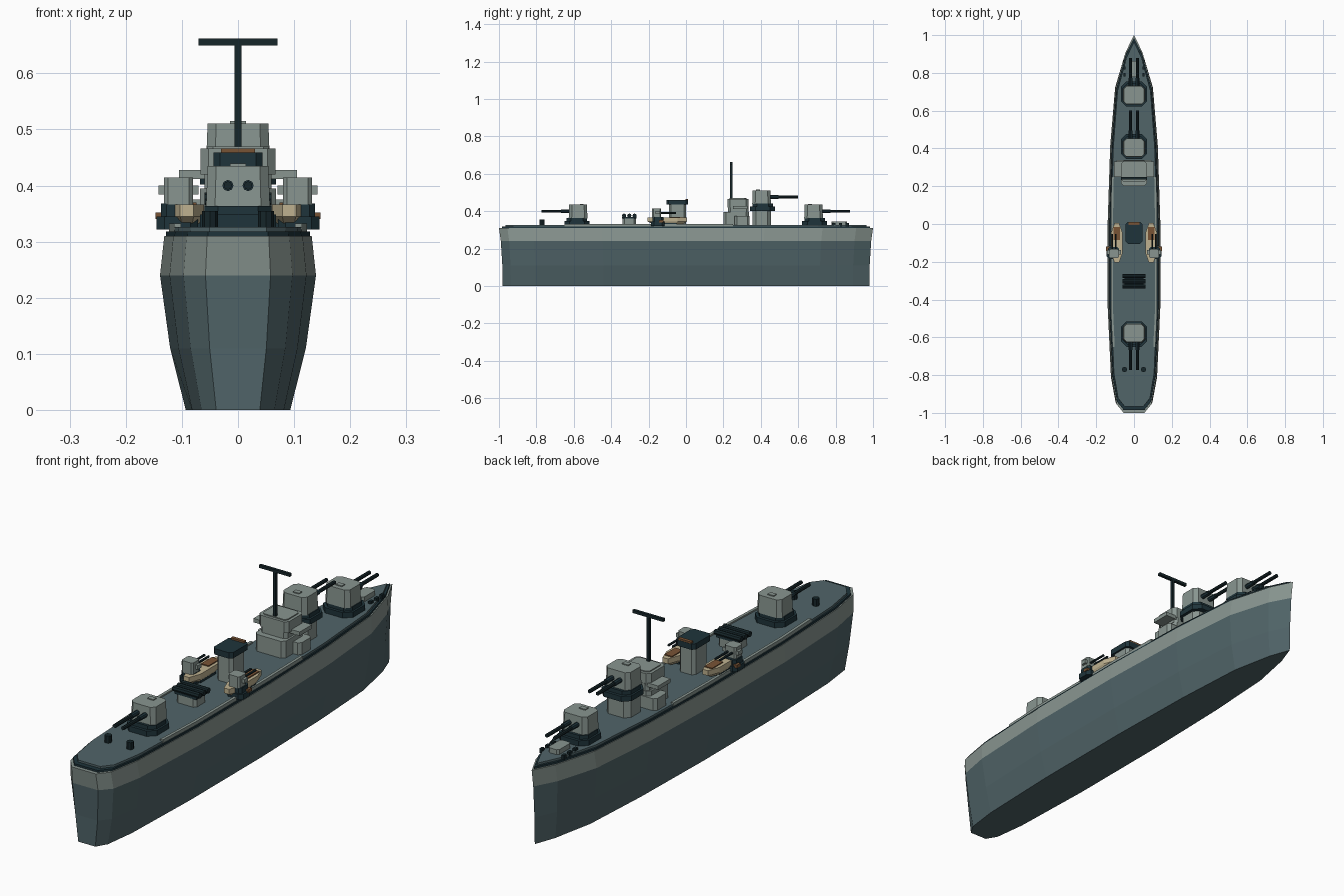
import bpy, bmesh, math

cube = bpy.data.objects.get("Cube")
if cube:
    bpy.data.objects.remove(cube, do_unlink=True)


def material(name, srgb):
    rgba = [c ** 2.2 for c in srgb] + [1]
    m = bpy.data.materials.new(name)
    m.use_nodes = True
    m.diffuse_color = rgba
    bsdf = next(n for n in m.node_tree.nodes if n.type == 'BSDF_PRINCIPLED')
    bsdf.inputs["Base Color"].default_value = rgba
    return m


GREY = material("light grey", (.53, .58, .56))
STEEL = material("slate grey", (.32, .395, .41))
DARK = material("dark teal", (.14, .215, .24))
BLACK = material("gun black", (.11, .165, .18))
CREAM = material("cream", (.74, .69, .56))
BROWN = material("wood brown", (.47, .33, .22))


def loft(name, layers, mat, upper=None, split=0):
    """Skin closed rings of points; faces above split take the upper material."""
    bm = bmesh.new()
    rings = [[bm.verts.new(p) for p in ring] for ring in layers]
    n = len(rings[0])
    for a, b in zip(rings, rings[1:]):
        for i in range(n):
            j = (i + 1) % n
            bm.faces.new((a[i], a[j], b[j], b[i]))
    bm.faces.new(rings[0][::-1])
    bm.faces.new(rings[-1])
    bmesh.ops.recalc_face_normals(bm, faces=bm.faces)
    for f in bm.faces:
        f.material_index = int(upper is not None and f.calc_center_median().z > split)
    me = bpy.data.meshes.new(name)
    bm.to_mesh(me)
    bm.free()
    for m in (mat, upper):
        if m:
            me.materials.append(m)
    ob = bpy.data.objects.new(name, me)
    bpy.context.collection.objects.link(ob)
    return ob


def block(name, x, y, z0, z1, hx, hy, mat, cut=0.0, taper=1.0):
    """Box with optional cut corners in plan and a tapered top."""
    if cut:
        quad = [(hx, cut - hy), (hx, hy - cut), (hx - cut, hy), (cut - hx, hy),
                (-hx, hy - cut), (-hx, cut - hy), (cut - hx, -hy), (hx - cut, -hy)]
    else:
        quad = [(hx, -hy), (hx, hy), (-hx, hy), (-hx, -hy)]
    return loft(name, [[(x + u * s, y + v * s, z) for u, v in quad]
                       for z, s in ((z0, 1), (z1, taper))], mat)


def rod(name, center, axis, length, r, mat, sides=8):
    bpy.ops.mesh.primitive_cylinder_add(vertices=sides, radius=r, depth=length, location=center)
    ob = bpy.context.object
    ob.name = name
    ob.rotation_euler = {'x': (0, math.pi / 2, 0), 'y': (math.pi / 2, 0, 0), 'z': (0, 0, 0)}[axis]
    ob.data.materials.append(mat)
    return ob


# Hull, deck slab and side strips share one half outline, bow to stern
HALF = [(.047, .91), (.1, .73), (.126, .42), (.139, .02), (.139, -.45),
        (.122, -.82), (.097, -.955), (.058, -1)]


def outline(sx, sy, z):
    side = [(x * sx, y * sy, z) for x, y in HALF]
    return [(0, sy, z)] + side + [(-x, y, z) for x, y, z in reversed(side)]


loft("hull", [outline(.67, .98, 0), outline(.87, .982, .11), outline(1, .99, .24),
              outline(.945, 1, .31)], STEEL, GREY, .24)
loft("deck_edge", [outline(.93, .985, .305), outline(.92, .985, .318)], DARK)
loft("deck", [outline(.88, .965, .318), outline(.87, .965, .326)], STEEL)

for side, s in (("left", 1), ("right", -1)):
    # Low rail strip following the deck edge
    pts = [(.119, .25), (.123, .02), (.123, -.45), (.114, -.65)]
    strip = [(s * x, y) for x, y in pts] + [(s * (x - .012), y) for x, y in reversed(pts)]
    loft(side + "_deck_strip", [[(x, y, z) for x, y in strip] for z in (.318, .332)], GREY)


def turret(name, y, z, d):
    """Twin gun turret on deck height z, aiming along d."""
    block(name + "_ring", 0, y, z, z + .022, .068, .067, DARK, .028)
    block(name + "_collar", 0, y, z + .022, z + .038, .06, .055, DARK, .024)
    block(name + "_house", 0, y - d * .006, z + .036, z + .109, .057, .05, GREY, .016, .95)
    block(name + "_hatch", 0, y - d * .025, z + .109, z + .113, .014, .01, GREY)
    for side, s in (("left", 1), ("right", -1)):
        rod(f"{name}_{side}_barrel", (s * .018, y + d * .115, z + .074), 'y', .15, .0075, BLACK)
        rod(f"{name}_{side}_barrel_sleeve", (s * .018, y + d * .06, z + .074), 'y', .05, .01, DARK)


turret("aft_turret", -.583, .326, -1)
turret("bow_turret", .688, .326, 1)
block("raised_turret_barbette", 0, .405, .325, .405, .055, .05, GREY, .02)
turret("raised_turret", .41, .402, 1)

# Bridge
block("bridge_base", 0, .268, .325, .395, .068, .068, GREY, .014)
block("bridge_front_house", 0, .3, .325, .375, .1, .04, GREY, .012)
block("bridge_wings", 0, .29, .412, .428, .105, .04, GREY)
block("bridge_waist", 0, .28, .395, .425, .06, .055, GREY, .012)
block("bridge_top", 0, .278, .42, .466, .067, .056, GREY, .014)
block("bridge_roof", 0, .278, .466, .47, .055, .045, GREY, .01)

# Mast
block("mast", 0, .242, .468, .66, .006, .006, BLACK)
block("mast_yard", 0, .242, .65, .662, .07, .006, BLACK)

# Funnel
block("funnel", 0, -.046, .325, .437, .036, .046, GREY, .012)
block("funnel_cap", 0, -.047, .435, .459, .044, .058, DARK, .012)
block("funnel_vent", 0, .003, .457, .466, .03, .007, BROWN)

# Torpedo mount
block("torpedo_mount", 0, -.304, .325, .363, .045, .036, GREY, .01)
for i in (-1, 0, 1):
    rod(f"torpedo_tube_{i + 2}", (0, -.303 + i * .028, .376), 'x', .12, .0115, BLACK)
block("torpedo_cradle", 0, -.303, .36, .369, .05, .038, DARK)

# Foredeck hatch
block("foredeck_hatch", 0, .82, .325, .346, .024, .042, GREY, .008)

BOAT = [(.012, .105), (.03, .055), (.03, -.055), (.012, -.105)]
BOAT += [(-x, y) for x, y in reversed(BOAT)]

for side, s in (("left", 1), ("right", -1)):
    # Ship's boat
    loft(side + "_boat", [[(s * .091 + x * k, -.1 + y * k, z) for x, y in BOAT]
                          for z, k in ((.332, .78), (.345, 1), (.366, 1))], CREAM)
    block(side + "_boat_cover", s * .091, -.05, .364, .37, .017, .035, BROWN)
    block(side + "_boat_chock", s * .091, -.1, .325, .336, .026, .05, DARK)

    # Light gun mount
    block(side + "_gun_platform", s * .108, -.15, .322, .345, .037, .036, DARK, .014)
    block(side + "_gun_collar", s * .108, -.15, .345, .368, .029, .029, DARK, .01)
    block(side + "_gun_house", s * .106, -.157, .366, .414, .026, .024, GREY, .007)
    block(side + "_gun_shield", s * .106, -.15, .384, .4, .036, .012, GREY)
    block(side + "_ammo_box", s * .139, -.132, .34, .352, .008, .012, BROWN)
    for k in (-1, 1):
        rod(f"{side}_light_barrel_{'outer' if k > 0 else 'inner'}",
            (s * (.106 + k * .01), -.095, .39), 'y', .085, .005, BLACK, 6)

    # Bollards and bow posts
    rod(side + "_stern_bollard", (s * .05, -.77, .34), 'z', .03, .014, BLACK)
    for i in range(3):
        block(f"{side}_bow_post_{i + 1}", s * .05, .79 + i * .036, .318, .336, .006, .009, BLACK)
